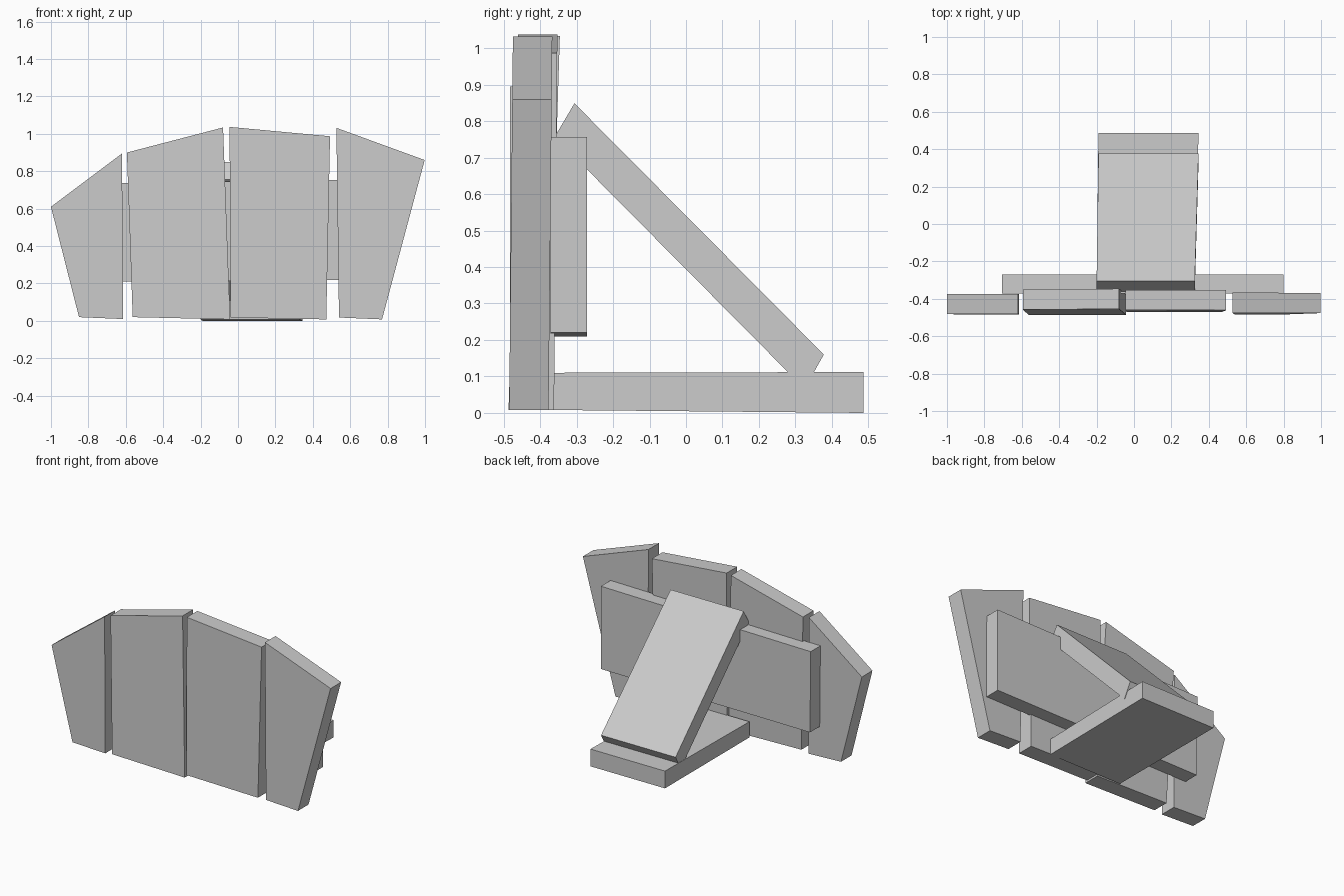
import bpy

if "Cube" in bpy.data.objects:
    bpy.data.objects.remove(bpy.data.objects["Cube"])


def solid(name, near, far):
    """Join two matching outlines into a closed flat-faced board."""
    n = len(near)
    faces = [tuple(range(n)), tuple(reversed(range(n, 2 * n)))]
    faces += [((i + 1) % n, i, n + i, n + (i + 1) % n) for i in range(n)]
    mesh = bpy.data.meshes.new(name)
    mesh.from_pydata(near + far, [], faces)
    mesh.update()
    obj = bpy.data.objects.new(name, mesh)
    bpy.context.collection.objects.link(obj)
    return obj


def upright(name, outline, y_bottom, y_top, thick):
    """Board from an (x, z) outline seen from the front, leaning from y_bottom to y_top."""
    def front(z):
        return y_bottom + (y_top - y_bottom) * z
    solid(name, [(x, front(z), z) for x, z in outline],
          [(x, front(z) + thick, z) for x, z in outline])


def crosswise(name, profile, left, right):
    """Board from a (y, z) profile; left and right give the x of each corner."""
    solid(name, [(x, y, z) for x, (y, z) in zip(left, profile)],
          [(x, y, z) for x, (y, z) in zip(right, profile)])


# Four uneven front planks, outlines counter-clockwise from bottom left
upright("plank_far_left", [(-0.85, 0.02), (-0.615, 0.01), (-0.62, 0.895), (-1.0, 0.61)],
        -0.483, -0.482, 0.108)
upright("plank_left", [(-0.563, 0.02), (-0.042, 0.008), (-0.08, 1.034), (-0.594, 0.90)],
        -0.487, -0.455, 0.108)
upright("plank_right", [(-0.04, 0.018), (0.472, 0.008), (0.492, 0.987), (-0.045, 1.037)],
        -0.470, -0.461, 0.108)
upright("plank_far_right", [(0.54, 0.018), (0.77, 0.008), (0.998, 0.86), (0.526, 1.032)],
        -0.485, -0.475, 0.108)

# Batten joining the planks at the back
upright("back_batten", [(-0.70, 0.21), (0.80, 0.22), (0.80, 0.757), (-0.705, 0.735)],
        -0.371, -0.371, 0.1)

# Foot board on the ground
crosswise("foot_board", [(0.487, 0.0), (-0.365, 0.008), (-0.365, 0.11), (0.487, 0.112)],
          [-0.19, -0.2, -0.2, -0.19], [0.345, 0.325, 0.325, 0.345])

# Diagonal brace from the foot to the batten
crosswise("diagonal_brace", [(0.325, 0.066), (-0.36, 0.757), (-0.306, 0.849), (0.378, 0.16)],
          [-0.19, -0.2, -0.2, -0.19], [0.345, 0.325, 0.325, 0.345])
